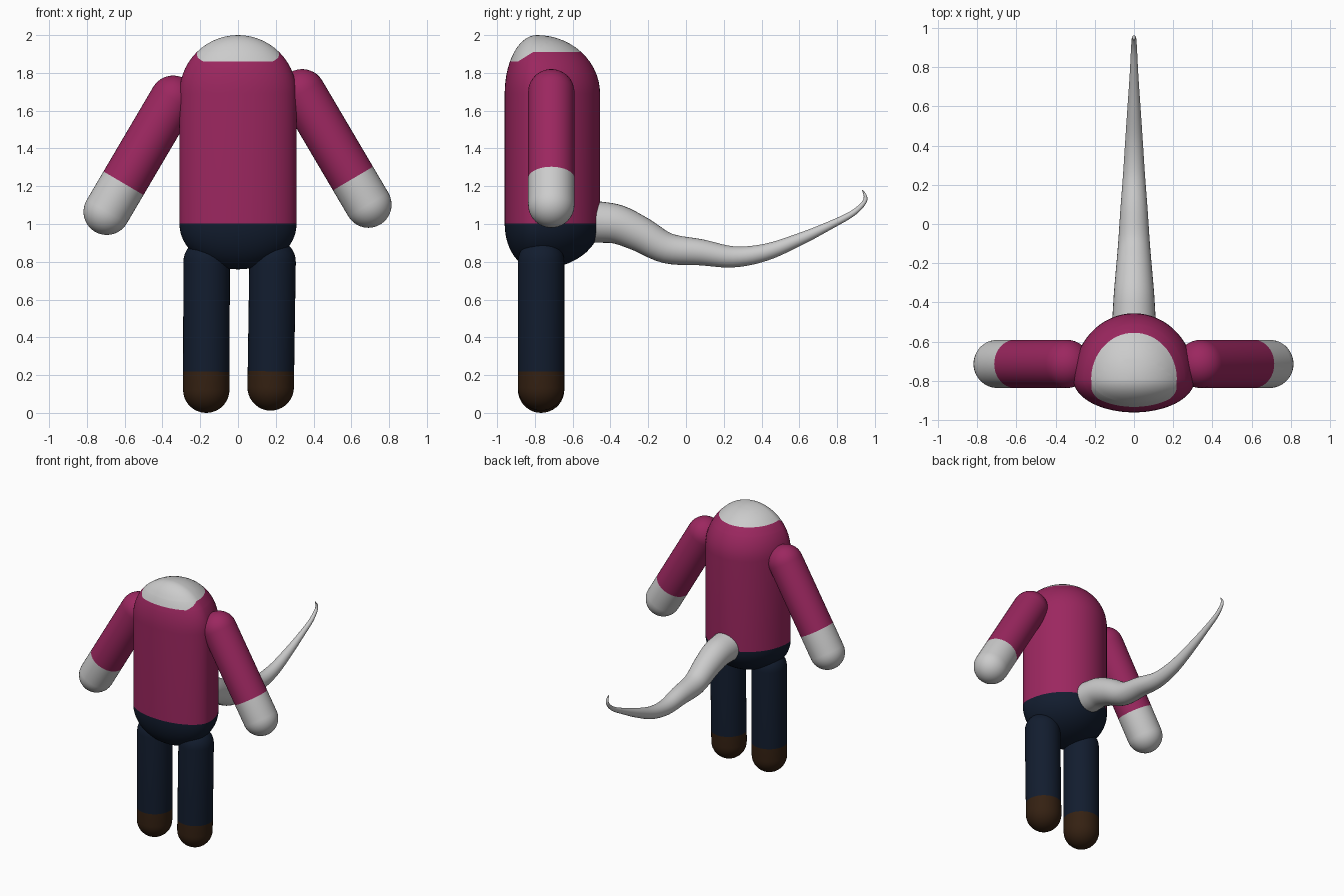
import bpy, bmesh
from math import sin, cos, pi
from mathutils import Vector

if "Cube" in bpy.data.objects:
    bpy.data.objects.remove(bpy.data.objects["Cube"])


def material(name, rgb):
    m = bpy.data.materials.new(name)
    m.diffuse_color = (*rgb, 1)
    m.use_nodes = True
    m.node_tree.nodes["Principled BSDF"].inputs["Base Color"].default_value = m.diffuse_color
    return m


GREY = material("grey", (0.8, 0.8, 0.8))
SHIRT = material("shirt", (0.33, 0.02, 0.115))
NAVY = material("navy", (0.006, 0.012, 0.028))
BROWN = material("brown", (0.035, 0.015, 0.006))


def loft(name, start, rings, end, mats, pick=None, cuts=()):
    """Skin rings of points between two poles, cut along colour borders, paint by face centre."""
    bm = bmesh.new()
    loops = [[bm.verts.new(p) for p in r] for r in rings]
    n = len(loops[0])
    first, last = bm.verts.new(start), bm.verts.new(end)
    for i in range(n):
        j = (i + 1) % n
        bm.faces.new((first, loops[0][j], loops[0][i]))
        bm.faces.new((last, loops[-1][i], loops[-1][j]))
        for a, b in zip(loops, loops[1:]):
            bm.faces.new((a[i], a[j], b[j], b[i]))
    for co, no in cuts:
        bmesh.ops.bisect_plane(bm, geom=bm.verts[:] + bm.edges[:] + bm.faces[:],
                               dist=1e-5, plane_co=co, plane_no=no)
    bmesh.ops.recalc_face_normals(bm, faces=bm.faces[:])
    for f in bm.faces:
        f.smooth = True
        if pick:
            f.material_index = pick(f.calc_center_median())
    me = bpy.data.meshes.new(name)
    bm.to_mesh(me)
    bm.free()
    for m in mats:
        me.materials.append(m)
    ob = bpy.data.objects.new(name, me)
    bpy.context.collection.objects.link(ob)
    return ob


def circle(c, axis, r, n=40):
    # circle around an axis lying in the front or side plane
    u = axis.cross(Vector((0, 1, 0))) if abs(axis.y) < 0.05 else Vector((1, 0, 0))
    u.normalize()
    v = axis.cross(u).normalized()
    return [c + r * (cos(2 * pi * i / n) * u + sin(2 * pi * i / n) * v) for i in range(n)]


def capsule(name, low, high, r, split, mats):
    """Limb with round ends; mats[1] colours the far end up to `split` past its centre."""
    low, high = Vector(low), Vector(high)
    ax = (high - low).normalized()
    angles = [pi / 2 * k / 9 for k in range(9)]
    rings = [circle(low - ax * r * sin(a), ax, r * cos(a)) for a in reversed(angles)]
    rings += [circle(high + ax * r * sin(a), ax, r * cos(a)) for a in angles]
    border = low + ax * split
    loft(name, low - ax * r, rings, high + ax * r, mats,
         lambda c: int((c - border).dot(ax) < 0), [(border, ax)])


# torso: flattened front, rounder back, domed top and bottom
def section(s, z, n=64):
    pts = []
    for i in range(n):
        t = 2 * pi * i / n
        depth = 0.17 if cos(t) > 0 else 0.335
        pts.append((0.31 * s * sin(t), -0.79 - depth * s * cos(t), z))
    return pts


arc = [pi / 2 * k / 14 for k in range(14)]
rings = [section(cos(a), 1.0 - 0.24 * sin(a)) for a in reversed(arc)]
rings += [section(cos(a), 1.69 + 0.31 * sin(a)) for a in arc]
slant_co, slant_no = Vector((0, -0.81, 1.91)), Vector((0, -0.05, 0.08))


def torso_colour(c):
    if c.z < 1.003:
        return 1
    collar = c.z > 1.91 or (c.z > 1.86 and (c - slant_co).dot(slant_no) > 0)
    return 2 if collar else 0


up = Vector((0, 0, 1))
loft("torso", (0, -0.79, 0.76), rings, (0, -0.79, 2.0), [SHIRT, NAVY, GREY], torso_colour,
     [(Vector((0, 0, z)), up) for z in (1.003, 1.86, 1.91)] + [(slant_co, slant_no)])

# arms with bare hands
capsule("right_arm", (-0.695, -0.713, 1.065), (-0.343, -0.713, 1.663), 0.123, 0.175, [SHIRT, GREY])
capsule("left_arm", (0.69, -0.713, 1.103), (0.34, -0.713, 1.697), 0.123, 0.16, [SHIRT, GREY])

# legs with shoes
capsule("right_leg", (-0.168, -0.767, 0.123), (-0.166, -0.767, 0.8), 0.123, 0.095, [NAVY, BROWN])
capsule("left_leg", (0.173, -0.767, 0.135), (0.183, -0.767, 0.8), 0.123, 0.085, [NAVY, BROWN])

# tapering tail: centre line (y, z) and radius, smoothed between the points
path = [(-0.54, 1.015, 0.113), (-0.46, 1.01, 0.109), (-0.36, 0.997, 0.103), (-0.24, 0.945, 0.093),
        (-0.1, 0.872, 0.081), (0.08, 0.85, 0.069), (0.25, 0.826, 0.056), (0.42, 0.85, 0.045),
        (0.6, 0.918, 0.033), (0.76, 0.992, 0.022), (0.88, 1.055, 0.016), (0.94, 1.11, 0.012),
        (0.95, 1.145, 0.009), (0.935, 1.178, 0.003)]
pts = [Vector(p) for p in path]
ext = [2 * pts[0] - pts[1]] + pts + [2 * pts[-1] - pts[-2]]
line = []
for a, b, c, d in zip(ext, ext[1:], ext[2:], ext[3:]):
    for k in range(5):
        t = k / 5
        line.append(0.5 * (2 * b + (c - a) * t + (2 * a - 5 * b + 4 * c - d) * t ** 2
                           + (3 * b - a - 3 * c + d) * t ** 3))
line.append(pts[-1])
rings = []
for i, p in enumerate(line):
    q = line[min(i + 1, len(line) - 1)] - line[max(i - 1, 0)]
    axis = Vector((0, q.x, q.y)).normalized()
    u, v = Vector((1, 0, 0)), axis.cross(Vector((1, 0, 0)))
    rings.append([Vector((0, p.x, p.y)) + p.z * (cos(2 * pi * k / 32) * u + sin(2 * pi * k / 32) * v)
                  for k in range(32)])
loft("tail", (0, -0.54, 1.015), rings, (0, 0.932, 1.181), [GREY])
